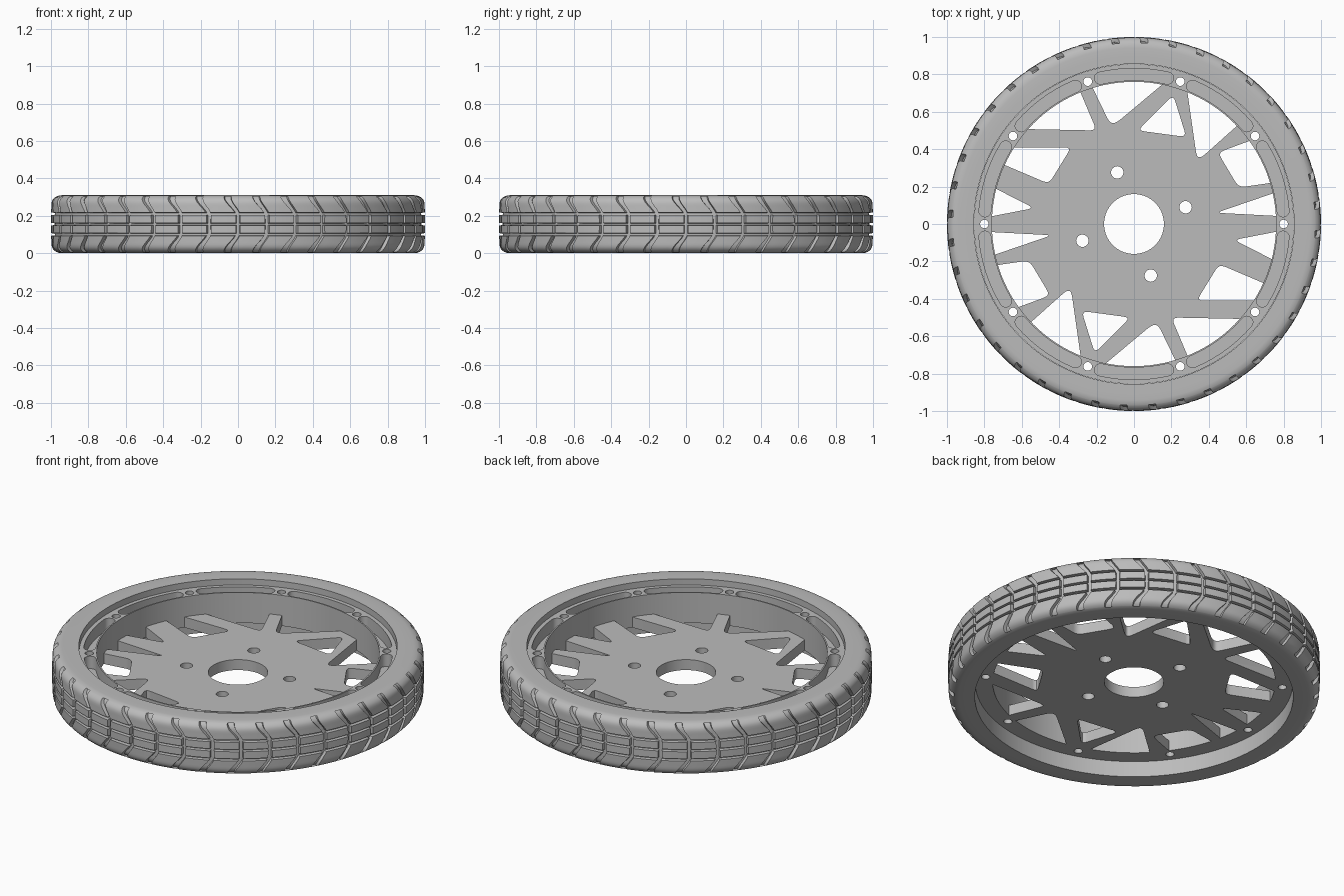
import bpy, bmesh, math
from math import sin, cos, pi, radians

cube = bpy.data.objects.get("Cube")
if cube:
    bpy.data.objects.remove(cube, do_unlink=True)

grey = bpy.data.materials.new("wheel grey")
grey.use_nodes = True
grey.diffuse_color = (0.5, 0.5, 0.5, 1)
grey.node_tree.nodes["Principled BSDF"].inputs["Base Color"].default_value = (0.5, 0.5, 0.5, 1)

MID = 0.155          # half height of the wheel
BOLT_R = 0.8


def add_object(name, bm):
    bmesh.ops.recalc_face_normals(bm, faces=bm.faces)
    mesh = bpy.data.meshes.new(name)
    bm.to_mesh(mesh)
    bm.free()
    obj = bpy.data.objects.new(name, mesh)
    bpy.context.collection.objects.link(obj)
    mesh.materials.append(grey)
    return obj


def shade(obj):
    bpy.ops.object.select_all(action='DESELECT')
    obj.select_set(True)
    bpy.context.view_layer.objects.active = obj
    bpy.ops.object.shade_smooth_by_angle(angle=radians(35))


def circle(r, n=96, cx=0, cy=0):
    return [(cx + r * cos(2 * pi * i / n), cy + r * sin(2 * pi * i / n)) for i in range(n)]


def prism(bm, loop, z0, z1):
    low = [bm.verts.new((x, y, z0)) for x, y in loop]
    high = [bm.verts.new((x, y, z1)) for x, y in loop]
    bm.faces.new(low[::-1])
    bm.faces.new(high)
    for i in range(len(loop)):
        bm.faces.new((low[i - 1], low[i], high[i], high[i - 1]))


def cut_plate(name, outline, z0, z1, cuts):
    """Prism with openings; each cut is (loop, floor height)."""
    bm = bmesh.new()
    prism(bm, outline, z0, z1)
    obj = add_object(name, bm)
    cutters = []
    for loop, floor in cuts:
        bm = bmesh.new()
        prism(bm, loop, floor, z1 + 0.05)
        cutter = add_object(name + "_cutter", bm)
        cutter.hide_render = True
        mod = obj.modifiers.new("cut", 'BOOLEAN')
        mod.operation, mod.solver, mod.object = 'DIFFERENCE', 'EXACT', cutter
        cutters.append(cutter)
    bpy.context.view_layer.update()
    mesh = bpy.data.meshes.new_from_object(obj.evaluated_get(bpy.context.evaluated_depsgraph_get()))
    obj.modifiers.clear()
    obj.data = mesh
    for cutter in cutters:
        bpy.data.objects.remove(cutter, do_unlink=True)
    shade(obj)


def rounded(points, r=0.035):
    """Replace each corner with a short curve."""
    out, n = [], len(points)
    for i, (x, y) in enumerate(points):
        ends = []
        for qx, qy in (points[i - 1], points[(i + 1) % n]):
            d = math.hypot(qx - x, qy - y)
            k = min(r, d * 0.4) / d
            ends.append((x + (qx - x) * k, y + (qy - y) * k))
        (ax, ay), (bx, by) = ends
        for t in (0, 0.25, 0.5, 0.75, 1):
            u = 1 - t
            out.append((u * u * ax + 2 * u * t * x + t * t * bx, u * u * ay + 2 * u * t * y + t * t * by))
    return out


# Spoke disc: half of the windows, the rest by half a turn
windows = [
    [(-.535, .085), (-.8, .22), (-.82, .03)],
    [(-.335, .41), (-.455, .215), (-.82, .37), (-.74, .41)],
    [(-.7, .51), (-.2, .50), (-.335, .82), (-.57, .66)],
    [(-.28, .85), (-.13, .54), (-.095, .54), (.24, .82)],
    [(.02, .5), (.21, .69), (.28, .465)],
    [(.265, .85), (.335, .36), (.36, .355), (.68, .64), (.5, .78)],
    [(.455, .37), (.47, .39), (.77, .5), (.87, .24), (.56, .195)],
    [(.44, .06), (.82, .19), (.82, .04)],
]
THROUGH = 0.02
cuts = [(circle(0.16, 64), THROUGH)]
for k in range(4):
    a = radians(18 + 90 * k)
    cuts.append((circle(0.033, 24, 0.29 * cos(a), 0.29 * sin(a)), THROUGH))
for w in windows:
    cuts.append((rounded(w), THROUGH))
    cuts.append((rounded([(-x, -y) for x, y in w]), THROUGH))
cut_plate("spoke_disc", circle(0.775, 120), 0.093, MID, cuts)


# Rim: ring with bolt holes and curved pockets between them
def pocket(mid, half=radians(13), w=0.032):
    steps = [i / 8 for i in range(9)]
    pts = []
    for side, radius in ((1, BOLT_R - w), (-1, BOLT_R + w)):
        for t in steps:
            a = mid + side * half * (2 * t - 1)
            pts.append((radius * cos(a), radius * sin(a)))
        a = mid + side * half
        for t in steps[1:-1]:
            b = a - pi * t + (pi if side == 1 else 0)
            pts.append((BOLT_R * cos(a) + w * cos(b), BOLT_R * sin(a) + w * sin(b)))
    return pts


cuts = [(circle(0.76, 120), THROUGH)]
for k in range(10):
    a = pi * k / 5
    cuts.append((circle(0.023, 20, BOLT_R * cos(a), BOLT_R * sin(a)), THROUGH))
    cuts.append((pocket(a + pi / 10), 0.2))
cut_plate("rim", circle(0.855, 120), 0.093, 0.274, cuts)

# Tyre profile rows: offset from mid height, radius, groove all round, groove across
half = [(.005, 1, 1, 1), (.0065, 1, 0, 1), (.027, 1, 0, 1), (.048, 1, 0, 1), (.0495, 1, 1, 1),
        (.0605, .999, 1, 1), (.062, .999, 0, 1), (.074, .999, 0, 1), (.086, .998, 0, 1), (.098, .998, 0, 1)]
for deg in (0, 15, 30, 45, 58, 60, 75, 90):
    a = radians(deg)
    half.append((.11 + .045 * sin(a), .942 + .055 * cos(a), 0, deg < 60))
half += [(MID, 0.9, 0, 0), (MID, 0.856, 0, 0)]
rows = [(-h, r, g, c) for h, r, g, c in reversed(half)] + half

PITCHES, DEPTH = 40, 0.02
bm = bmesh.new()
columns = []
for p in range(PITCHES):
    for slot in range(7):
        col = []
        for h, r, around, across in rows:
            edge = min(1, max(0, (abs(h) - 0.045) / 0.1))
            width = 0.1 + 0.12 * edge
            u = (0, width, width + 0.02, 0.42, 0.6, 0.8, 0.98)[slot]
            shift = -0.36 * edge * edge * (3 - 2 * edge)
            a = -pi / 2 + 2 * pi * (p + u + shift - width / 2) / PITCHES
            if around or (across and slot < 2):
                r -= DEPTH
            col.append(bm.verts.new((r * cos(a), r * sin(a), MID + h)))
        columns.append(col)
n = len(rows)
for i, col in enumerate(columns):
    nxt = columns[(i + 1) % len(columns)]
    for j in range(n):
        k = (j + 1) % n
        bm.faces.new((col[j], nxt[j], nxt[k], col[k]))
shade(add_object("tyre", bm))
